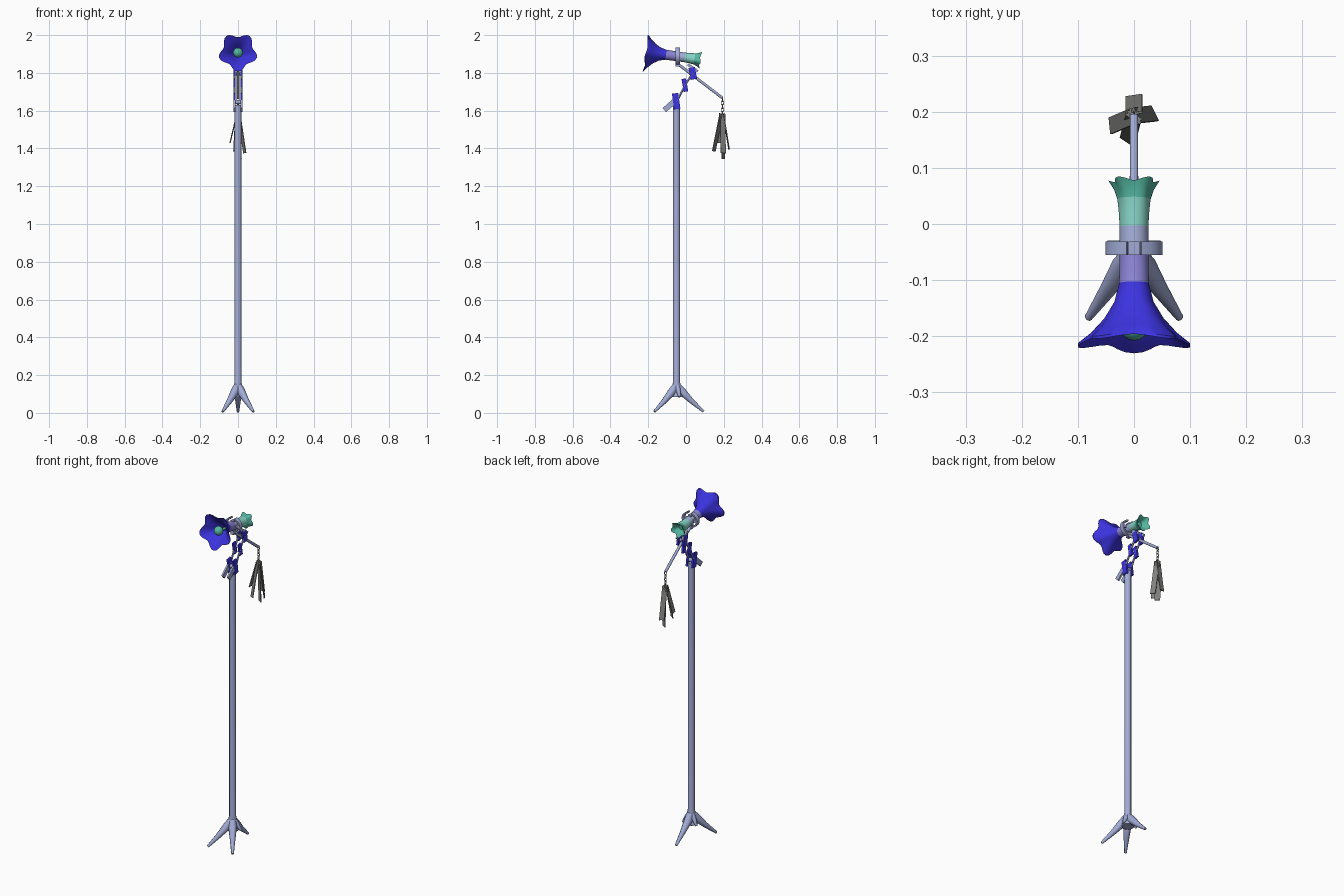
import bpy, bmesh, math
from mathutils import Vector, Matrix

if "Cube" in bpy.data.objects:
    bpy.data.objects.remove(bpy.data.objects["Cube"])

def mat(name, rgb):
    m = bpy.data.materials.new(name)
    m.diffuse_color = (*rgb, 1)
    m.use_nodes = True
    m.node_tree.nodes["Principled BSDF"].inputs["Base Color"].default_value = m.diffuse_color
    return m

STEEL = mat("pale_blue_grey", (0.36, 0.41, 0.67))
BLUE = mat("deep_blue", (0.045, 0.033, 0.74))
VIOLET = mat("soft_violet", (0.26, 0.23, 0.66))
MINT = mat("light_teal", (0.24, 0.65, 0.56))
TEAL = mat("teal", (0.09, 0.48, 0.36))
GREY = mat("tag_grey", (0.23, 0.23, 0.22))

def finish(bm, name, mats, smooth=True, angle=35):
    bmesh.ops.recalc_face_normals(bm, faces=bm.faces[:])
    me = bpy.data.meshes.new(name)
    bm.to_mesh(me)
    bm.free()
    for m in mats:
        me.materials.append(m)
    ob = bpy.data.objects.new(name, me)
    bpy.context.collection.objects.link(ob)
    if smooth:
        bpy.ops.object.select_all(action='DESELECT')
        bpy.context.view_layer.objects.active = ob
        ob.select_set(True)
        bpy.ops.object.shade_smooth_by_angle(angle=math.radians(angle))
    return ob

def skin(bm, rings, caps=True):
    """Bridge a list of vertex rings, return faces per span."""
    n = len(rings[0])
    spans = [[bm.faces.new((a[i], a[(i + 1) % n], b[(i + 1) % n], b[i])) for i in range(n)]
             for a, b in zip(rings, rings[1:])]
    if caps:
        bm.faces.new(rings[0][::-1])
        bm.faces.new(rings[-1])
    return spans

def tube(name, pts, radii, m, sides=8):
    """Tapered tube along a path."""
    bm = bmesh.new()
    P = [Vector(p) for p in pts]
    rings = []
    for i, p in enumerate(P):
        d = (P[min(i + 1, len(P) - 1)] - P[max(i - 1, 0)]).normalized()
        u = d.cross(Vector((1, 0, 0)) if abs(d.x) < 0.9 else Vector((0, 0, 1))).normalized()
        v = d.cross(u)
        rings.append([bm.verts.new(p + radii[i] * (u * math.cos(a) + v * math.sin(a)))
                      for a in (2 * math.pi * (k + .5) / sides for k in range(sides))])
    skin(bm, rings)
    return finish(bm, name, [m], angle=50)

def bar(name, a, b, side, width, thick, m):
    """Flat box from a to b; width runs along side."""
    a, b, s = Vector(a), Vector(b), Vector(side)
    d = (b - a).normalized()
    s = (s - d * s.dot(d)).normalized() * width / 2
    t = d.cross(s).normalized() * thick / 2
    bm = bmesh.new()
    skin(bm, [[bm.verts.new(p + q) for q in (s + t, s - t, -s - t, t - s)] for p in (a, b)])
    return finish(bm, name, [m], smooth=False)

# --- pole and tripod foot
Y0 = -0.05
tube("pole", [(0, Y0, z) for z in (0.085, 0.11, 0.17, 1.63)], [0.034, 0.03, 0.019, 0.019], STEEL)
for i, (dx, dy) in enumerate([(0.57, -0.82), (-0.57, -0.82), (0, 1)]):
    path = [(0, 0.15), (0.03, 0.112), (0.08, 0.062), (0.143, 0.007)]
    tube(f"foot_leg_{i}", [(dx * r, Y0 + dy * r, z) for r, z in path],
         [0.018, 0.023, 0.015, 0.007], STEEL)
for s in (-1, 1):
    tube(f"foot_web_{s}", [(0, Y0, 0.16), (s * 0.02, Y0 + 0.008, 0.125), (s * 0.045, Y0 + 0.015, 0.085)],
         [0.012, 0.014, 0.006], STEEL)

# --- flower-shaped head: one lofted skin from the inner throat, over the rim, to the rear cup
# each row: distance along axis (minus = front), radius, lobe strength, notch lag, material of next span
ROWS = [(-0.125, 0.012, 0, 0, 1), (-0.14, 0.024, 0.02, 0, 1), (-0.17, 0.043, 0.06, 0.002, 1),
        (-0.197, 0.066, 0.11, 0.006, 1), (-0.218, 0.092, 0.14, 0.009, 1), (-0.213, 0.0915, 0.14, 0.009, 1),
        (-0.195, 0.072, 0.11, 0.006, 1), (-0.17, 0.052, 0.06, 0.003, 1), (-0.14, 0.035, 0.02, 0, 1),
        (-0.107, 0.0265, 0, 0, 2), (-0.055, 0.0255, 0, 0, 0), (-0.006, 0.0255, 0, 0, 3),
        (0.02, 0.027, 0, 0, 3), (0.045, 0.0295, 0.02, 0, 4), (0.062, 0.034, 0.07, 0, 4),
        (0.08, 0.042, 0.14, 0.006, 4), (0.079, 0.039, 0.14, 0.006, 4), (0.06, 0.028, 0.05, 0, 4),
        (0.045, 0.015, 0, 0, 4)]
TILT = Matrix.Translation((0, 0, 1.881)) @ Matrix.Rotation(math.radians(-8), 4, 'X')
bm = bmesh.new()
N = 40
rings = []
for t, r, amp, lag, _ in ROWS:
    ring = []
    for k in range(N):
        a = 2 * math.pi * k / N
        lobe = math.cos(5 * (a + math.pi / 2))
        rr = r * (1 + amp * lobe)
        y = t - math.copysign(lag * (1 - lobe) / 2, t)
        ring.append(bm.verts.new(TILT @ Vector((rr * math.cos(a), y, rr * math.sin(a)))))
    rings.append(ring)
for row, faces in zip(ROWS, skin(bm, rings)):
    for f in faces:
        f.material_index = row[4]
bm.faces.ensure_lookup_table()
bm.faces[-2].material_index = 1
bm.faces[-1].material_index = 4
finish(bm, "flower_head", [STEEL, BLUE, VIOLET, MINT, TEAL], angle=45)

# --- ball in the flower mouth
bm = bmesh.new()
bmesh.ops.create_uvsphere(bm, u_segments=16, v_segments=10, radius=0.026,
                          matrix=Matrix.Translation((0, -0.182, 1.907)))
finish(bm, "flower_ball", [TEAL])
tube("flower_stamen", [(0, -0.12, 1.898), (0, -0.17, 1.905)], [0.008, 0.008], TEAL)

# --- open collar clasping the tube, gap at the top
bm = bmesh.new()
rings = []
for k in range(19):
    a = math.radians(105 + 330 * k / 18)
    c, s = math.cos(a), math.sin(a)
    rings.append([bm.verts.new((r * c, y, 1.889 + 0.9 * r * s))
                  for r, y in ((0.042, -0.055), (0.051, -0.055), (0.051, -0.031), (0.042, -0.031))])
skin(bm, rings)
finish(bm, "collar", [STEEL])
bar("collar_key", (0, -0.043, 1.835), (0, -0.043, 1.918), (1, 0, 0), 0.02, 0.024, STEEL)
bar("collar_crosspiece", (-0.045, -0.043, 1.889), (0.045, -0.043, 1.889), (0, 1, 0), 0.02, 0.014, STEEL)

# --- long handle sloping down to the back
tube("handle", [(0, -0.04, 1.845), (0, 0.192, 1.668)], [0.008, 0.008], STEEL)
tube("handle_pin", [(-0.022, 0.035, 1.795), (0.022, 0.035, 1.795)], [0.009, 0.009], STEEL)

# --- twin folding links with blue sleeves
for s in (-1, 1):
    x = s * 0.018
    links = [(-0.05, 1.645), (-0.005, 1.735), (0.036, 1.80)]
    tube(f"link_{s}", [(x, y, z) for y, z in links], [0.006] * 3, STEEL, 6)
    for i, (y, z, h, w) in enumerate([(-0.052, 1.65, 0.084, 0.033), (-0.006, 1.735, 0.068, 0.024),
                                      (0.036, 1.797, 0.062, 0.034)]):
        bar(f"link_sleeve_{s}_{i}", (x, y + 0.006, z - h / 2), (x, y - 0.006, z + h / 2),
            (0, 1, 0), w, 0.011, BLUE)
    bar(f"lower_lever_{s}", (x, -0.115, 1.603), (x, -0.055, 1.655), (0, 1, 0), 0.028, 0.01, STEEL)
    bar(f"upper_hook_{s}", (x, 0.01, 1.845), (x, 0.062, 1.808), (0, 0, 1), 0.014, 0.009, STEEL)
tube("link_axle", [(-0.02, -0.05, 1.645), (0.02, -0.05, 1.645)], [0.011, 0.011], STEEL)

# --- hanging chain of small links
for i in range(5):
    bpy.ops.mesh.primitive_torus_add(major_segments=10, minor_segments=5, major_radius=0.008,
                                     minor_radius=0.0022, location=(0, 0.193, 1.66 - 0.0185 * i),
                                     rotation=(math.pi / 2, 0, math.pi / 2 * (i % 2)))
    ob = bpy.context.object
    ob.name = f"chain_link_{i}"
    ob.scale = (0.8, 1.5, 1)
    ob.data.materials.append(GREY)

# --- splayed bundle of flat tags
TAGS = [(-0.042, 0.175, 1.43), (0, 0.228, 1.395), (0.036, 0.197, 1.375), (-0.012, 0.147, 1.385),
        (0.006, 0.198, 1.345)]
for i, b in enumerate(TAGS):
    out = Vector((b[0], b[1] - 0.193, 0))
    top = Vector((0, 0.193, 1.585)) + out * 0.12
    side = out.cross(Vector((0, 0, 1))).normalized() + Vector((0.3, 0.2, 0))
    bar(f"tag_{i}", top, b, side, 0.03, 0.004, GREY)
